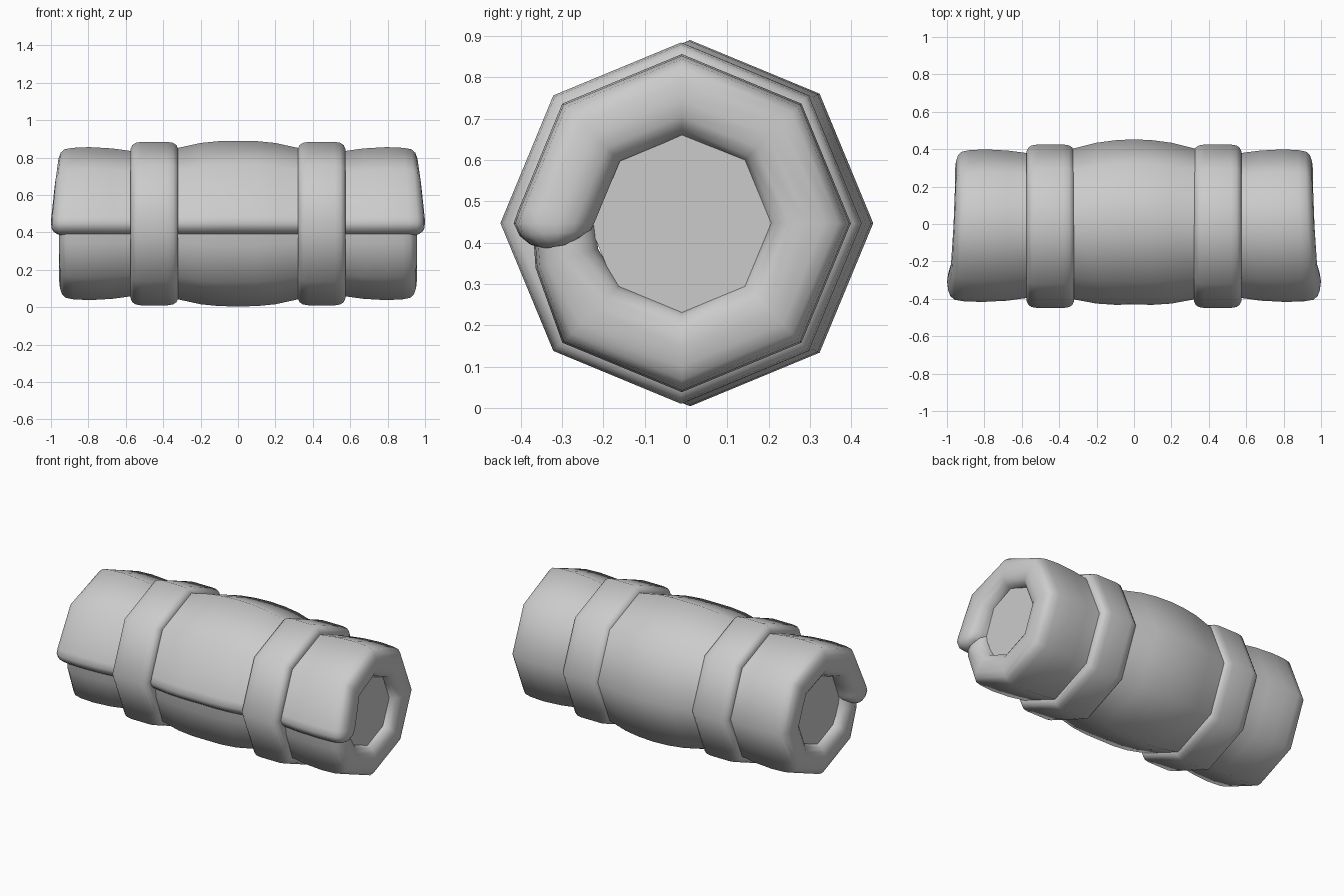
import bpy, bmesh, math

if "Cube" in bpy.data.objects:
    bpy.data.objects.remove(bpy.data.objects["Cube"])

GREY = (0.6, 0.6, 0.6, 1)
cloth = bpy.data.materials.new("grey cloth")
cloth.use_nodes = True
cloth.diffuse_color = GREY
cloth.node_tree.nodes["Principled BSDF"].inputs["Base Color"].default_value = GREY
CZ = 0.447


def sweep(name, rings, closed, smooth=60):
    """Skin a list of closed rings of points; cap the ends if open."""
    bm = bmesh.new()
    loops = [[bm.verts.new(p) for p in ring] for ring in rings]
    n = len(loops[0])
    for i in range(len(loops) - (not closed)):
        a, b = loops[i], loops[(i + 1) % len(loops)]
        for j in range(n):
            k = (j + 1) % n
            bm.faces.new((a[j], a[k], b[k], b[j]))
    if not closed:
        bm.faces.new(loops[0])
        bm.faces.new(loops[-1])
    bmesh.ops.recalc_face_normals(bm, faces=bm.faces)
    me = bpy.data.meshes.new(name)
    bm.to_mesh(me)
    bm.free()
    me.materials.append(cloth)
    ob = bpy.data.objects.new(name, me)
    bpy.context.collection.objects.link(ob)
    bpy.ops.object.select_all(action="DESELECT")
    ob.select_set(True)
    bpy.context.view_layer.objects.active = ob
    bpy.ops.object.shade_smooth_by_angle(angle=math.radians(smooth))
    return ob


def polar(x, r, deg, cy):
    t = math.radians(deg)
    return (x, cy + r * math.cos(t), CZ + r * math.sin(t))


# Rolled blanket: half profile (x, radius) from the middle to the end and into the hole
half = [(0.1, 0.441), (0.2, 0.431), (0.32, 0.405), (0.45, 0.39), (0.57, 0.388),
        (0.67, 0.402), (0.79, 0.409), (0.88, 0.405), (0.92, 0.397), (0.941, 0.378),
        (0.952, 0.345), (0.957, 0.3), (0.95, 0.258), (0.93, 0.228), (0.89, 0.212)]
profile = [(-x, r) for x, r in reversed(half)] + [(0, 0.443)] + half
MID = 0.31

# Angle, outer radius scale, extra end length, thickness factor
steps = [(176, 0.89, 0, 1), (197, 0.905, 0, 1), (225, 1, 0, 1), (270, 1, 0, 1), (315, 1, 0, 1),
         (360, 1, 0, 1), (405, 1, 0, 1), (450, 1, 0.008, 1), (495, 1, 0.022, 1),
         (535, 1, 0.042, 1), (540, 0.995, 0.042, 1), (544.5, 0.985, 0.04, 0.9),
         (548, 0.97, 0.03, 0.7), (550.5, 0.95, 0.01, 0.4)]
rings = []
for deg, scale, extra, thick in steps:
    ring = []
    for x, r in profile:
        if r > MID:
            r *= scale
        r = MID + (r - MID) * thick
        grow = max(0, (abs(x) - 0.6) / 0.35)
        x += math.copysign(extra * min(1, grow), x)
        cy = 0.01 - 0.02 * min(1, abs(x) / 0.6)
        # Keep the outer wall flat between the main corners
        if deg == 535:
            r *= math.cos(math.radians(22.5)) / math.cos(math.radians(17.5))
        ring.append(polar(x, r, deg, cy))
    rings.append(ring)
sweep("rolled_blanket", rings, False)

# Inner core closing the hole at both ends
sweep("inner_core", [[polar(x, 0.225, 45 * i, -0.01) for i in range(8)] for x in (-0.9, 0.9)],
      False, 30)

# Two padded straps
strap = [(-0.126, 0.36), (-0.127, 0.4), (-0.118, 0.42), (-0.1, 0.432), (-0.07, 0.437)]
strap += [(-x, r) for x, r in reversed(strap)]
for side, label in ((1, "left"), (-1, "right")):
    sweep(label + "_strap",
          [[polar(0.447 * side + x, r, 45 * i, -0.012) for x, r in strap] for i in range(8)],
          True)
